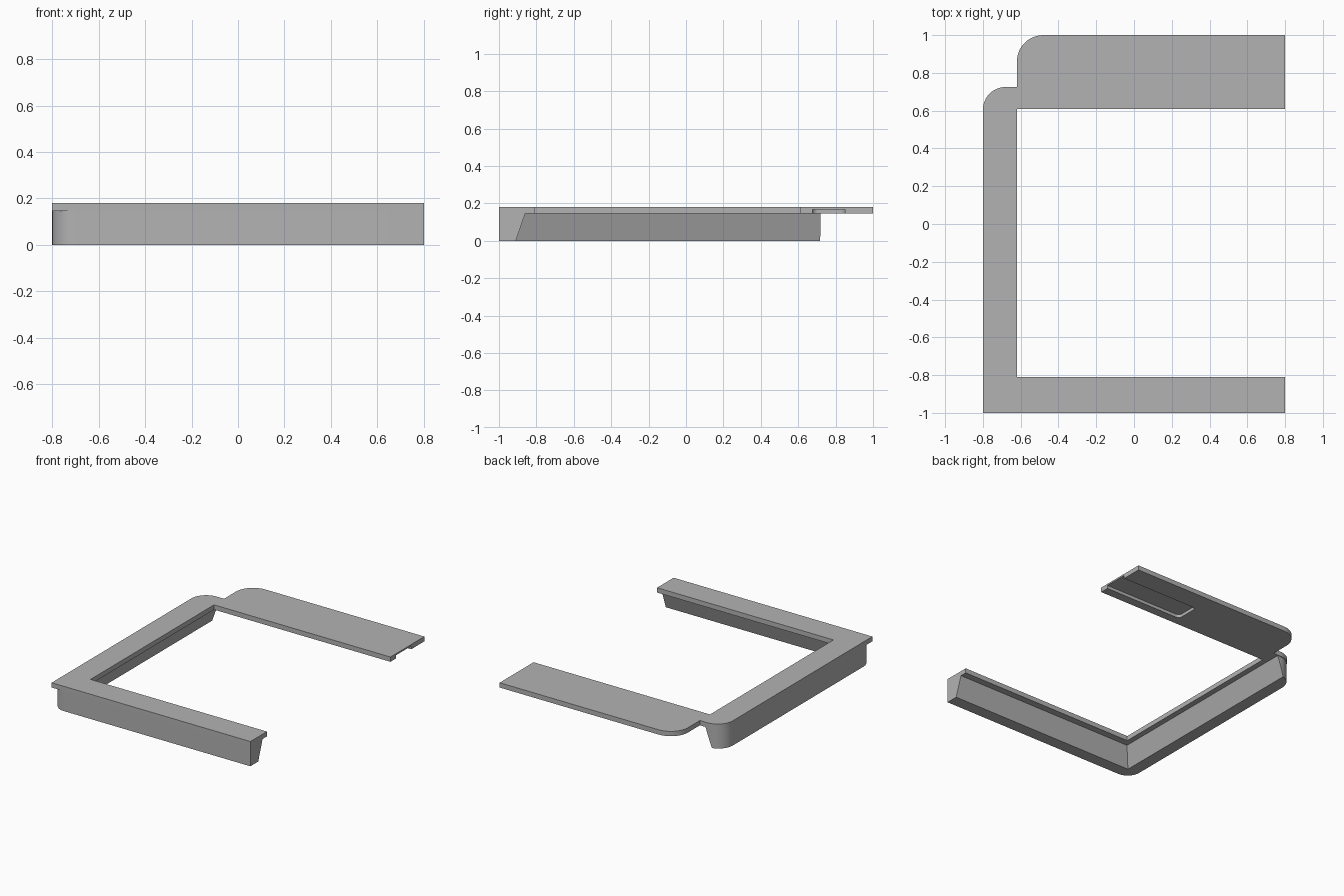
import bpy
import bmesh
import math
from mathutils import Vector

cube = bpy.data.objects.get("Cube")
if cube:
    bpy.data.objects.remove(cube, do_unlink=True)

GREY = (0.45, 0.45, 0.45, 1)
mat = bpy.data.materials.new("plain grey")
mat.use_nodes = True
mat.diffuse_color = GREY
mat.node_tree.nodes["Principled BSDF"].inputs["Base Color"].default_value = GREY

PLATE_Z, TOP_Z = 0.145, 0.18


def outline(corners, steps=12):
    """Polygon points from (x, y, radius) corners, rounding where radius > 0."""
    pts = []
    for i, (x, y, r) in enumerate(corners):
        p = Vector((x, y))
        if not r:
            pts.append(p)
            continue
        a = (Vector(corners[i - 1][:2]) - p).normalized()
        b = (Vector(corners[(i + 1) % len(corners)][:2]) - p).normalized()
        for k in range(steps + 1):
            t = k / steps * math.pi / 2
            pts.append(p + r * (a * (1 - math.sin(t)) + b * (1 - math.cos(t))))
    return pts


def loft(name, low, high, z0, z1):
    """Solid between two matching outlines at two heights."""
    bm = bmesh.new()
    bottom = [bm.verts.new((p.x, p.y, z0)) for p in low]
    top = [bm.verts.new((p.x, p.y, z1)) for p in high]
    bm.faces.new(bottom)
    bm.faces.new(top)
    n = len(low)
    for i in range(n):
        j = (i + 1) % n
        bm.faces.new((bottom[i], bottom[j], top[j], top[i]))
    bmesh.ops.recalc_face_normals(bm, faces=bm.faces)
    mesh = bpy.data.meshes.new(name)
    bm.to_mesh(mesh)
    bm.free()
    mesh.materials.append(mat)
    obj = bpy.data.objects.new(name, mesh)
    bpy.context.collection.objects.link(obj)
    return obj


def prism(name, corners, z0, z1):
    pts = outline(corners)
    return loft(name, pts, pts, z0, z1)


def finish(obj, cutter):
    """Cut the part, drop the cutter and shade the rounded corners."""
    cutter.hide_render = True
    mod = obj.modifiers.new("cut", "BOOLEAN")
    mod.operation, mod.solver, mod.object = "DIFFERENCE", "EXACT", cutter
    bpy.ops.object.select_all(action="DESELECT")
    bpy.context.view_layer.objects.active = obj
    obj.select_set(True)
    bpy.ops.object.modifier_apply(modifier=mod.name)
    bpy.data.objects.remove(cutter, do_unlink=True)
    bpy.ops.object.shade_smooth_by_angle(angle=math.radians(30))


# Flat three-sided top plate with a wide rear arm
plate = prism("top_plate", [
    (-0.8, -1, 0), (0.8, -1, 0), (0.8, -0.81, 0), (-0.62, -0.81, 0),
    (-0.62, 0.61, 0), (0.8, 0.61, 0), (0.8, 1, 0), (-0.62, 1, 0.14),
    (-0.62, 0.725, 0), (-0.8, 0.725, 0.12)], PLATE_Z, TOP_Z)

# Shallow slot under the rear arm, open at its free end
slot = prism("slot_cutter", [
    (0.17, 0.675, 0.03), (0.9, 0.675, 0), (0.9, 0.85, 0), (0.17, 0.85, 0.03)],
    0.1, 0.168)
finish(plate, slot)

# Skirt under the front and side arms, its inner faces tapering downward
skirt = prism("lower_skirt", [
    (-0.8, -1, 0.1), (0.8, -1, 0), (0.8, 0.72, 0), (-0.8, 0.72, 0.12)],
    0, PLATE_Z)


def void_outline(z):
    inset = 0.09 + 0.05 * z / PLATE_Z
    x, y = -0.8 + inset, -1 + inset
    return outline([(x, y, 0), (1, y, 0), (1, 1, 0), (x, 1, 0)])


z_low, z_high = -0.05, PLATE_Z + 0.05
void = loft("void_cutter", void_outline(z_low), void_outline(z_high), z_low, z_high)
finish(skirt, void)
